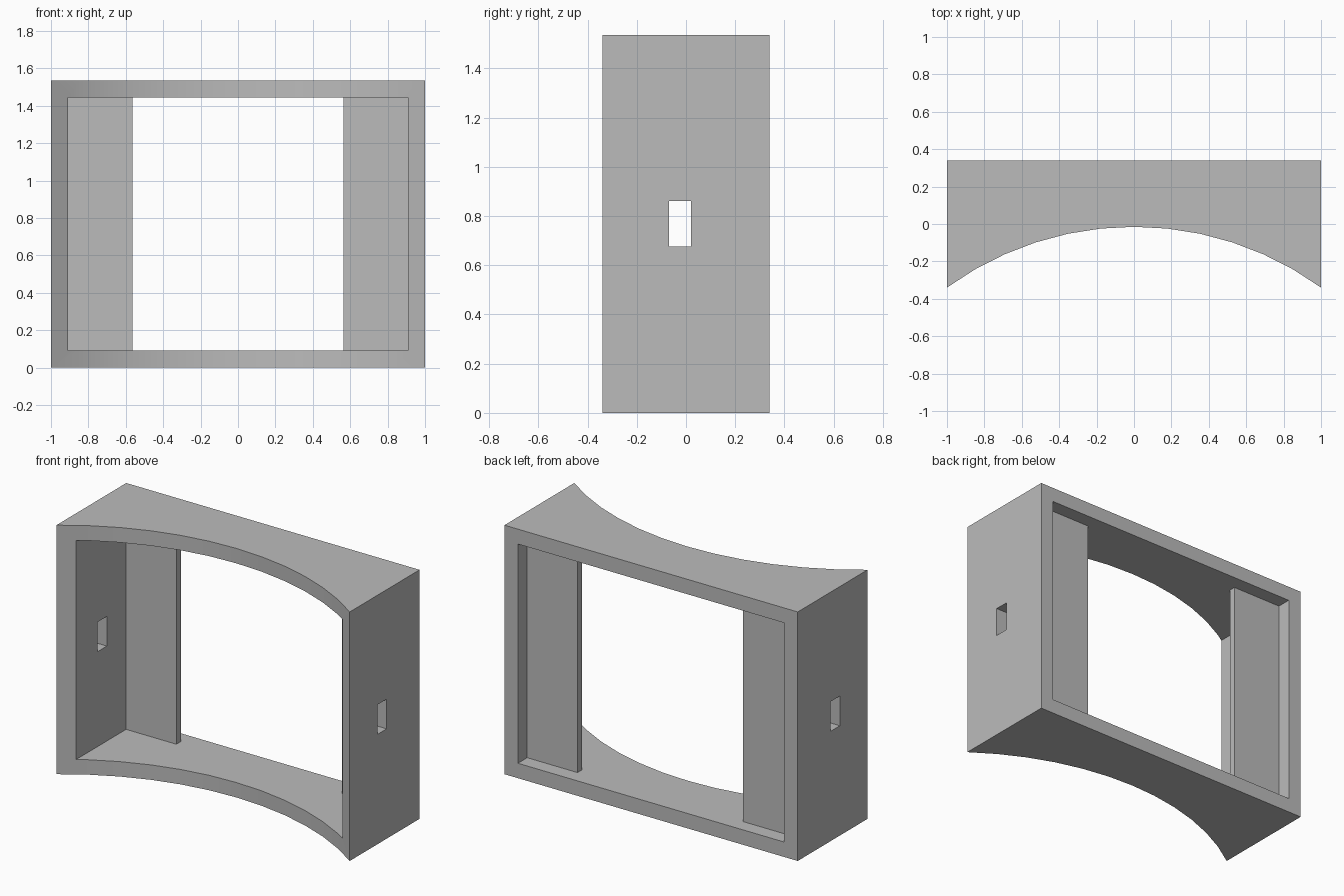
import bpy, bmesh, math

cube = bpy.data.objects.get("Cube")
if cube:
    bpy.data.objects.remove(cube, do_unlink=True)

WIDTH, HEIGHT, BACK = 1.0, 1.535, 0.34
RIM = 0.092
ARC_STEPS, ARC_TOP = 6, -0.015
RADIUS = WIDTH / math.sin(math.radians(36))

grey = bpy.data.materials.new("plain grey")
grey.use_nodes = True
grey.diffuse_color = (0.5, 0.5, 0.5, 1)
grey.node_tree.nodes["Principled BSDF"].inputs["Base Color"].default_value = (0.5, 0.5, 0.5, 1)


def add_object(name, bm):
    bmesh.ops.recalc_face_normals(bm, faces=bm.faces)
    mesh = bpy.data.meshes.new(name)
    bm.to_mesh(mesh)
    bm.free()
    mesh.materials.append(grey)
    obj = bpy.data.objects.new(name, mesh)
    bpy.context.collection.objects.link(obj)
    return obj


def box(name, x, y, z):
    """Box from three (low, high) ranges."""
    bm = bmesh.new()
    bmesh.ops.create_cube(bm, size=1)
    for v in bm.verts:
        v.co = [sum(r) / 2 + c * (r[1] - r[0]) for c, r in zip(v.co, (x, y, z))]
    return add_object(name, bm)


# Frame body: straight back, concave front, extruded upward
outline = [(WIDTH, BACK), (-WIDTH, BACK)]
for i in range(-ARC_STEPS, ARC_STEPS + 1):
    a = math.radians(6 * i)
    outline.append((RADIUS * math.sin(a), ARC_TOP - RADIUS * (1 - math.cos(a))))
bm = bmesh.new()
base = bm.faces.new([bm.verts.new((x, y, 0)) for x, y in outline])
top = bmesh.ops.extrude_face_region(bm, geom=[base])["geom"]
bmesh.ops.translate(bm, vec=(0, 0, HEIGHT),
                    verts=[g for g in top if isinstance(g, bmesh.types.BMVert)])
frame = add_object("frame", bm)

# Main opening and the slots through both side walls
inner_x, inner_z = WIDTH - RIM, (RIM, HEIGHT - RIM)
cutters = [box("opening_cutter", (-inner_x, inner_x), (-1, 1), inner_z),
           box("slot_cutter", (-2, 2), (-0.07, 0.02), (0.677, 0.86))]
bpy.context.view_layer.objects.active = frame
frame.select_set(True)
for cutter in cutters:
    cutter.hide_render = True
    mod = frame.modifiers.new("cut", "BOOLEAN")
    mod.operation = "DIFFERENCE"
    mod.solver = "EXACT"
    mod.object = cutter
    bpy.ops.object.modifier_apply(modifier=mod.name)
    bpy.data.objects.remove(cutter, do_unlink=True)
bpy.ops.object.shade_smooth_by_angle(angle=math.radians(20))

# Upright panels at each side of the opening, set in from the back
for side, name in ((1, "left_panel"), (-1, "right_panel")):
    box(name, sorted((side * 0.565, side * inner_x)), (0.207, 0.25), inner_z)
